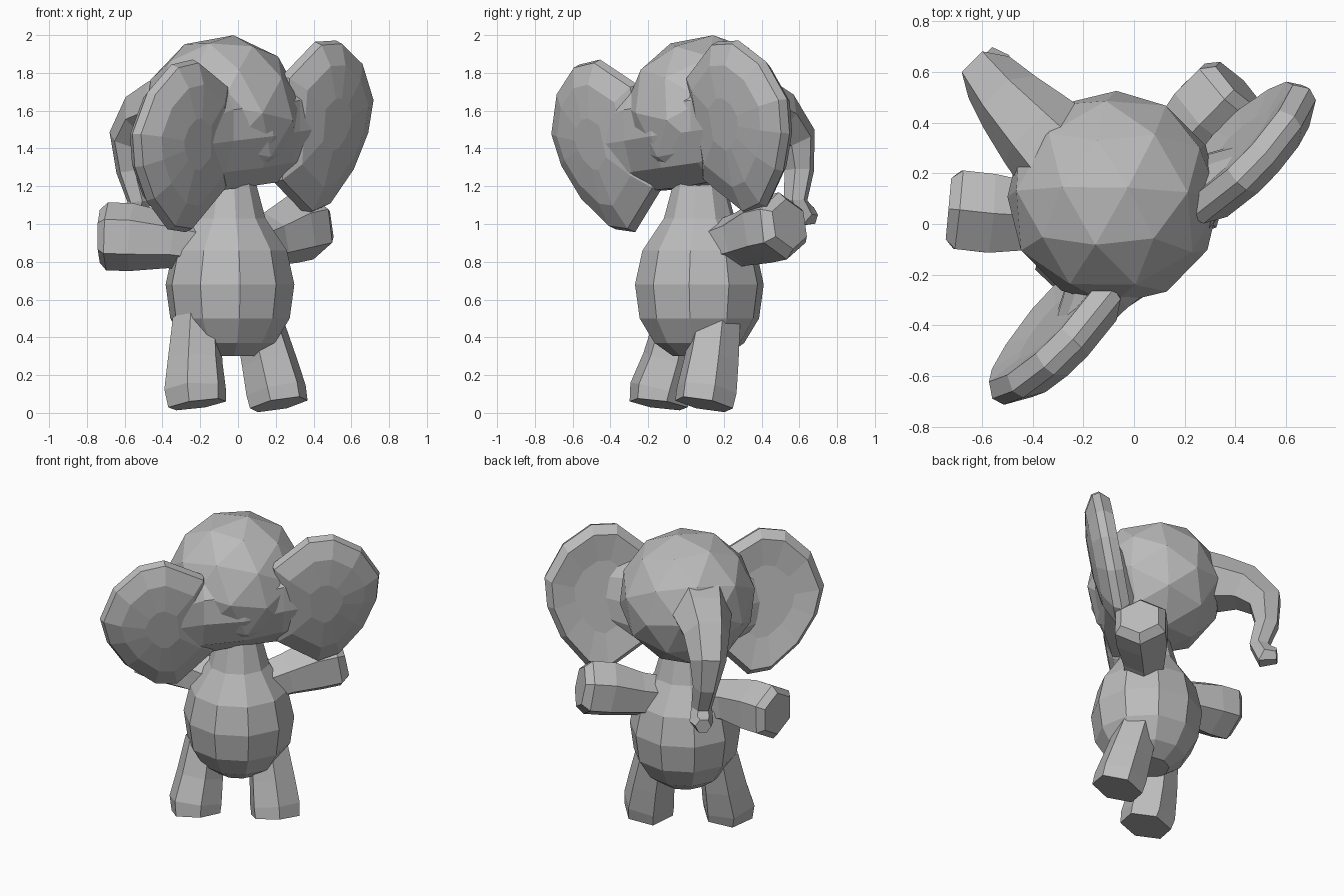
import bpy, bmesh, math
from mathutils import Matrix, Vector

if "Cube" in bpy.data.objects:
    bpy.data.objects.remove(bpy.data.objects["Cube"], do_unlink=True)

grey = bpy.data.materials.new("clay_grey")
grey.use_nodes = True
grey.diffuse_color = (0.5, 0.5, 0.5, 1)
grey.node_tree.nodes["Principled BSDF"].inputs["Base Color"].default_value = (0.5, 0.5, 0.5, 1)

# The figure is built facing +y, then turned; ears and trunk also tilt to one side
TURN = Matrix.Rotation(math.radians(45), 4, "Z")
PIVOT = Matrix.Translation((0, 0, 1.5))
TILT = TURN @ PIVOT @ Matrix.Rotation(math.radians(-6), 4, "Y") @ PIVOT.inverted()


def finish(name, bm, matrix):
    bmesh.ops.transform(bm, matrix=matrix, verts=bm.verts)
    bmesh.ops.recalc_face_normals(bm, faces=bm.faces)
    mesh = bpy.data.meshes.new(name)
    bm.to_mesh(mesh)
    bm.free()
    mesh.materials.append(grey)
    obj = bpy.data.objects.new(name, mesh)
    bpy.context.collection.objects.link(obj)


def loft(name, rings, matrix=TURN):
    """Skin a list of equal-length point rings and cap both ends."""
    bm = bmesh.new()
    rows = [[bm.verts.new(p) for p in ring] for ring in rings]
    n = len(rows[0])
    for a, b in zip(rows, rows[1:]):
        for i in range(n):
            j = (i + 1) % n
            bm.faces.new((a[i], a[j], b[j], b[i]))
    bm.faces.new(rows[0])
    bm.faces.new(rows[-1])
    finish(name, bm, matrix)


def tube(name, path, sides, matrix=TURN, up=(0, 0, 1)):
    """Loft round rings (x, y, z, radius) along a path."""
    pts = [Vector(p[:3]) for p in path]
    rings = []
    for k, p in enumerate(pts):
        t = (pts[min(k + 1, len(pts) - 1)] - pts[max(k - 1, 0)]).normalized()
        side = t.cross(Vector(up)).normalized()
        top = side.cross(t)
        angles = [math.tau * (i + 0.5) / sides for i in range(sides)]
        rings.append([p + path[k][3] * (side * math.cos(a) + top * math.sin(a)) for a in angles])
    loft(name, rings, matrix)


# Body with narrow neck
tube("body", [(0.02, 0.08, z, r) for z, r in
              ((0.3, 0.14), (0.37, 0.24), (0.5, 0.32), (0.68, 0.345),
               (0.86, 0.305), (1.03, 0.19), (1.25, 0.13))], 10, up=(0, 1, 0))

# Head
bm = bmesh.new()
bmesh.ops.create_icosphere(bm, subdivisions=2, radius=0.425)
bmesh.ops.rotate(bm, verts=bm.verts, matrix=Matrix.Rotation(math.radians(32), 3, "X"))
bmesh.ops.translate(bm, vec=(0.015, 0.13, 1.58), verts=bm.verts)
finish("head", bm, TURN)

# Nape that blends the back of the head into both ears
nape = []
for s, y, depth, height in ((-0.5, -0.13, 0.07, 0.22), (-0.25, -0.07, 0.145, 0.28), (0, 0, 0.265, 0.285),
                            (0.25, -0.07, 0.145, 0.28), (0.5, -0.14, 0.07, 0.22)):
    angles = [math.tau * i / 10 for i in range(10)]
    nape.append([(s, y + depth * math.cos(a) - 0.17 * height * math.sin(a),
                  1.465 + height * math.sin(a) + 0.1 * s) for a in angles])
loft("nape", nape)

# Trunk curving forward and down, with a turned-up tip
tube("trunk", [(0, 0.35, 1.64, 0.21), (0, 0.53, 1.61, 0.18), (0, 0.69, 1.57, 0.145),
               (0, 0.815, 1.45, 0.115), (0, 0.825, 1.28, 0.08), (0, 0.78, 1.12, 0.065),
               (0, 0.82, 1.04, 0.075), (0, 0.89, 1.04, 0.05)], 6, TILT, up=(1, 0, 0))

# Ears: a thin rim, shallow front face and bulging back
EAR = [(0.2, 1.76), (0.44, 1.92), (0.6, 1.91), (0.77, 1.78), (0.87, 1.57),
       (0.84, 1.39), (0.74, 1.2), (0.57, 1.03), (0.43, 1.0), (0.18, 1.2)]
for side, label, offset in ((1, "left", -0.1), (-1, "right", -0.08)):
    rings = []
    for scale, depth in ((0.5, 0.03), (0.9, 0.055), (1, 0), (0.96, -0.05),
                         (0.7, -0.11), (0.3, -0.135)):
        rings.append([])
        for s, z in EAR:
            s = 0.5 + (s - 0.5) * scale
            z = 1.48 + (z - 1.48) * scale
            rings[-1].append((side * (s + 0.01), offset + depth + (1.5 - z) * 0.17, z))
    loft("ear_" + label, rings, TILT)

# Arms: one reaches forward, the other out to the side
tube("arm_forward", [(-0.1, 0.17, 0.88, 0.13), (-0.23, 0.27, 0.91, 0.145),
                     (-0.37, 0.43, 0.93, 0.18), (-0.45, 0.53, 0.935, 0.18),
                     (-0.475, 0.56, 0.935, 0.14)], 6)
tube("arm_sideways", [(0.15, 0.07, 0.88, 0.13), (0.32, 0.09, 0.92, 0.145),
                      (0.5, 0.095, 0.97, 0.18), (0.63, 0.095, 0.99, 0.18),
                      (0.68, 0.095, 1.0, 0.135)], 6)

# Stubby legs, feet slightly back
tube("leg_left", [(0.19, 0.04, 0.5, 0.13), (0.21, -0.02, 0.28, 0.15),
                  (0.22, -0.065, 0.12, 0.165), (0.22, -0.085, 0.045, 0.16)], 6, up=(0, 1, 0))
tube("leg_right", [(-0.18, 0.13, 0.5, 0.13), (-0.22, 0.1, 0.28, 0.15),
                   (-0.255, 0.065, 0.12, 0.17), (-0.255, 0.05, 0.045, 0.16)], 6, up=(0, 1, 0))
